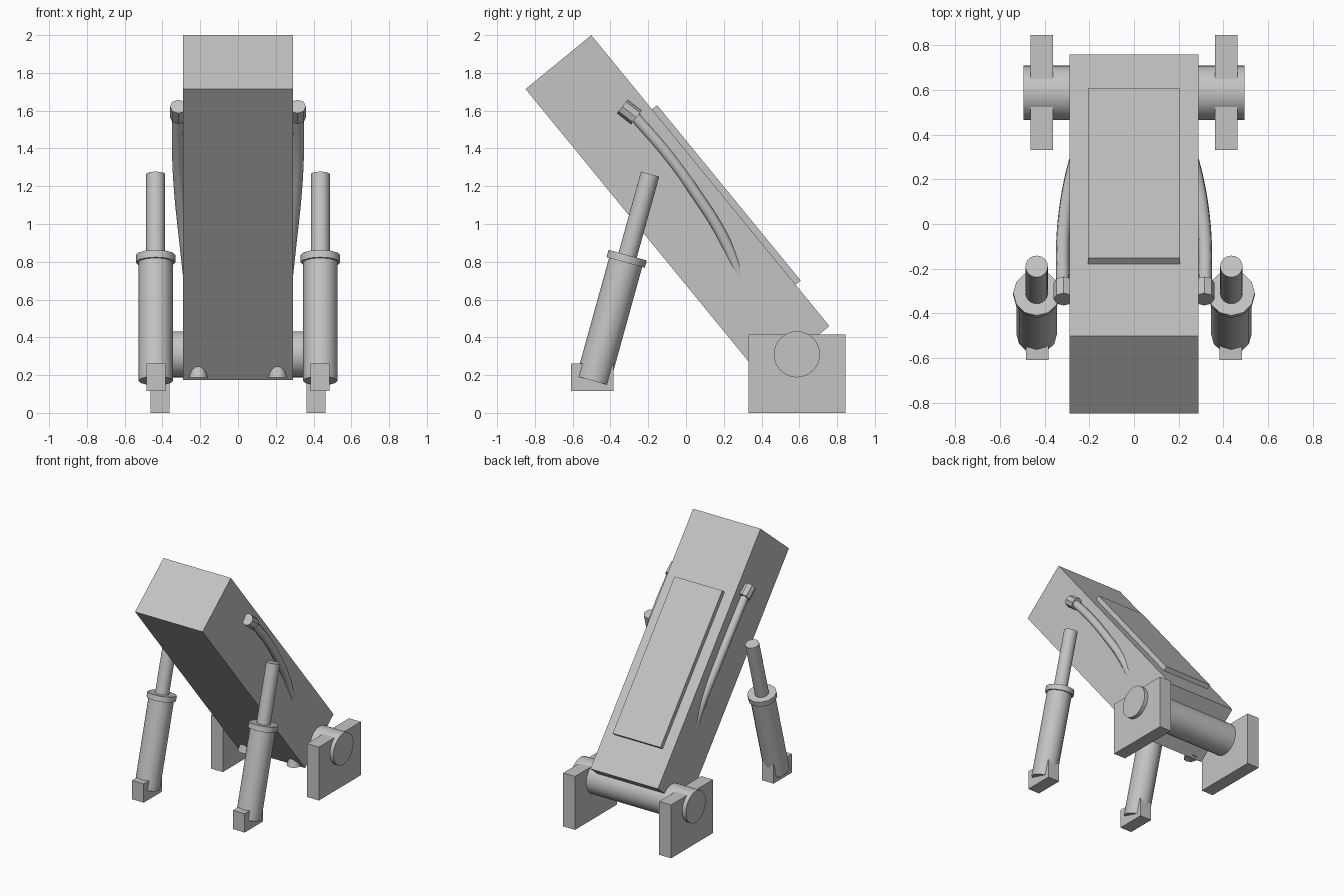
import bpy
import math
from mathutils import Vector, Matrix

cube = bpy.data.objects.get("Cube")
if cube:
    bpy.data.objects.remove(cube, do_unlink=True)

grey = bpy.data.materials.new("light_grey")
grey.use_nodes = True
colour = (0.55, 0.55, 0.55, 1)
grey.diffuse_color = colour
grey.node_tree.nodes["Principled BSDF"].inputs["Base Color"].default_value = colour


def finish(name, smooth=False):
    ob = bpy.context.object
    ob.name = name
    ob.data.materials.clear()
    ob.data.materials.append(grey)
    if smooth:
        bpy.ops.object.shade_smooth_by_angle(angle=math.radians(40))
    return ob


def box(name, centre, size, tilt=0):
    bpy.ops.mesh.primitive_cube_add(size=1, location=centre, rotation=(tilt, 0, 0))
    bpy.context.object.scale = size
    bpy.ops.object.transform_apply(location=False, rotation=False, scale=True)
    return finish(name)


def rod(name, start, end, r1, r2=None, sides=32, smooth=True):
    """Round bar from start to end, optionally tapered."""
    a, b = Vector(start), Vector(end)
    bpy.ops.mesh.primitive_cone_add(
        vertices=sides, radius1=r1, radius2=r1 if r2 is None else r2,
        depth=(b - a).length, location=(a + b) / 2,
        rotation=(b - a).to_track_quat('Z', 'Y').to_euler())
    return finish(name, smooth)


# Leaning main body with a raised panel on its upper face
tilt = math.radians(39.3)
turn = Matrix.Rotation(tilt, 3, 'X')
body_centre = Vector((0, -0.045, 1.087))
box("main_body", body_centre, (0.58, 0.45, 1.99), tilt)
box("raised_panel", body_centre + turn @ Vector((0, 0.235, -0.112)),
    (0.41, 0.05, 1.2), tilt)

# Pivot shaft through the lower end
rod("pivot_shaft", (-0.495, 0.587, 0.31), (0.495, 0.587, 0.31), 0.122)

# Axis of the support pistons
foot = Vector((0, -0.493, 0.17))
lean = Vector((0, 0.267, 0.964)).normalized()

for side, label in ((1, "left"), (-1, "right")):
    # Pivot bracket
    box("pivot_bracket_" + label, (side * 0.413, 0.588, 0.207), (0.102, 0.515, 0.415))

    # Support piston
    base = foot + Vector((side * 0.436, 0, 0))
    rod("piston_cylinder_" + label, base, base + lean * 0.67, 0.091, sides=12)
    rod("piston_collar_" + label, base + lean * 0.65, base + lean * 0.69, 0.105, sides=12)
    rod("piston_rod_" + label, base + lean * 0.6, base + lean * 1.135, 0.05, sides=24)
    box("piston_foot_" + label, (side * 0.434, -0.497, 0.188), (0.1, 0.225, 0.146))

    # Curved hose sinking into the flank
    curve = bpy.data.curves.new("hose_" + label, 'CURVE')
    curve.dimensions = '3D'
    curve.bevel_depth = 0.03
    curve.bevel_resolution = 3
    curve.use_fill_caps = True
    path = [(0.318, -0.29, 1.59), (0.319, -0.095, 1.365), (0.307, 0.058, 1.153),
            (0.285, 0.19, 0.942), (0.255, 0.31, 0.67)]
    spline = curve.splines.new('BEZIER')
    spline.bezier_points.add(len(path) - 1)
    for point, (x, y, z) in zip(spline.bezier_points, path):
        point.co = (side * x, y, z)
        point.handle_left_type = point.handle_right_type = 'AUTO'
    hose = bpy.data.objects.new("hose_" + label, curve)
    bpy.context.collection.objects.link(hose)
    bpy.ops.object.select_all(action='DESELECT')
    hose.select_set(True)
    bpy.context.view_layer.objects.active = hose
    bpy.ops.object.convert(target='MESH')
    finish("hose_" + label, True)

    # Hose end cap
    rod("hose_cap_" + label, (side * 0.315, -0.337, 1.622), (side * 0.315, -0.263, 1.564),
        0.045, sides=8, smooth=False)

    # Small tapered stud at the lower edge
    rod("stud_" + label, (side * 0.21, 0.385, 0.187), (side * 0.21, 0.385, 0.252),
        0.05, 0.03, sides=12)
